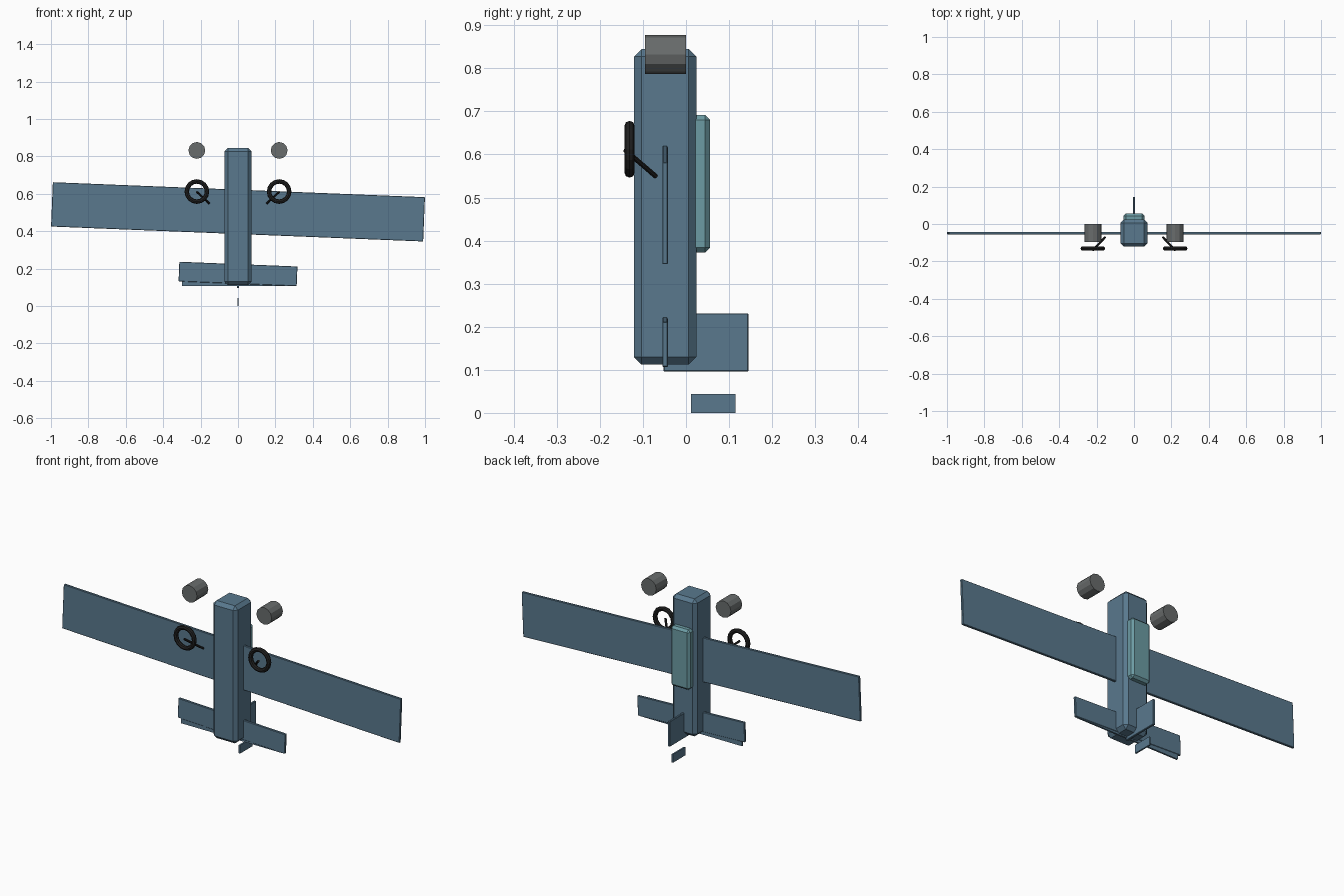
import bpy
from math import radians, pi
from mathutils import Vector

if "Cube" in bpy.data.objects:
    bpy.data.objects.remove(bpy.data.objects["Cube"])


def material(name, rgb):
    m = bpy.data.materials.new(name)
    m.diffuse_color = (*rgb, 1)
    m.use_nodes = True
    m.node_tree.nodes["Principled BSDF"].inputs["Base Color"].default_value = m.diffuse_color
    return m


BLUE = material("blue_paint", (0.10, 0.19, 0.27))
GLASS = material("canopy_glass", (0.15, 0.33, 0.37))
METAL = material("engine_metal", (0.14, 0.15, 0.15))
RUBBER = material("rubber", (0.015, 0.015, 0.015))


def finish(name, mat):
    ob = bpy.context.object
    ob.name = name
    ob.data.materials.append(mat)
    return ob


def box(name, lo, hi, mat, bevel=0.0, tilt=0.0):
    """Box between two corners, chamfered, tilted about y."""
    lo, hi = Vector(lo), Vector(hi)
    bpy.ops.mesh.primitive_cube_add(size=1, location=(lo + hi) / 2)
    ob = finish(name, mat)
    size = hi - lo
    for v in ob.data.vertices:
        v.co = v.co * size
    ob.rotation_euler.y = radians(tilt)
    if bevel:
        mod = ob.modifiers.new("chamfer", "BEVEL")
        mod.width = bevel
        mod.segments = 1
    return ob


def rod(name, a, b, radius, sides, mat):
    a, b = Vector(a), Vector(b)
    bpy.ops.mesh.primitive_cylinder_add(vertices=sides, radius=radius,
                                        depth=(b - a).length, location=(a + b) / 2)
    ob = finish(name, mat)
    ob.rotation_euler = (b - a).to_track_quat("Z", "Y").to_euler()
    return ob


# Body and canopy
box("fuselage", (-0.072, -0.121, 0.112), (0.072, 0.024, 0.845), BLUE, 0.018)
box("canopy", (-0.056, -0.01, 0.372), (0.056, 0.056, 0.692), GLASS, 0.012)

# Wing and tail surfaces, slightly tilted
box("wing", (-0.9955, -0.055, 0.385), (0.9955, -0.042, 0.622), BLUE, 0.002, 2.3)
box("stabilizer", (-0.316, -0.055, 0.119), (0.316, -0.042, 0.224), BLUE, 0.002, 2.3)
box("elevator", (-0.30, -0.053, 0.106), (0.30, -0.044, 0.148), BLUE)
box("fin", (-0.006, -0.052, 0.096), (0.006, 0.145, 0.231), BLUE, 0.002)
box("rudder", (-0.004, 0.012, 0.0), (0.004, 0.115, 0.044), BLUE)

# Engines, wheels and struts on both sides
for side, s in (("left", -1), ("right", 1)):
    rod(f"{side}_engine", (s * 0.22, -0.095, 0.832), (s * 0.22, 0, 0.832), 0.045, 12, METAL)
    bpy.ops.mesh.primitive_torus_add(major_radius=0.054, minor_radius=0.012,
                                     major_segments=16, minor_segments=8,
                                     location=(s * 0.22, -0.131, 0.612),
                                     rotation=(pi / 2, 0, 0))
    finish(f"{side}_wheel", RUBBER)
    rod(f"{side}_strut", (s * 0.22, -0.141, 0.610), (s * 0.154, -0.070, 0.549), 0.006, 8, RUBBER)
